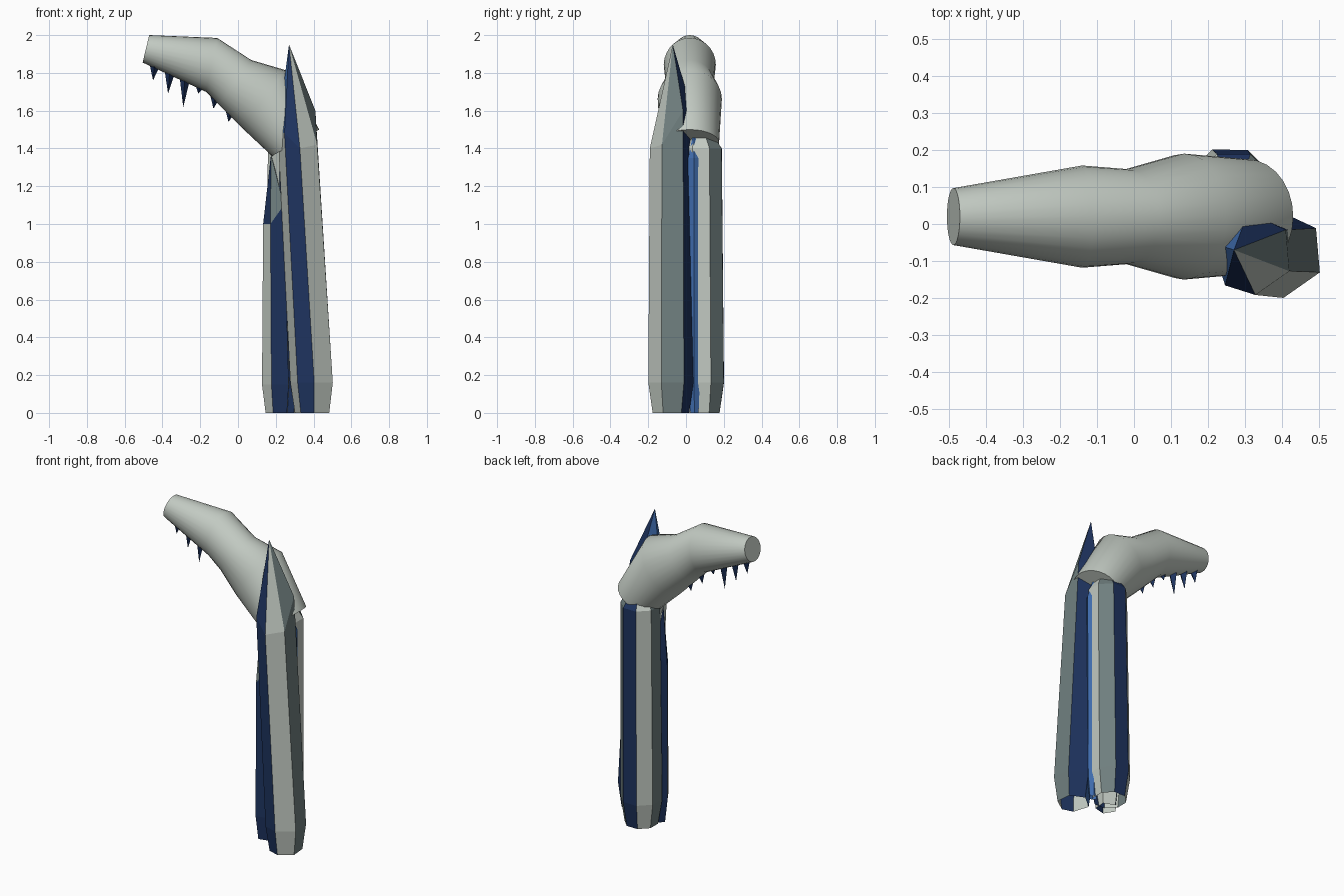
import bpy, bmesh, math
from mathutils import Vector

old = bpy.data.objects.get("Cube")
if old:
    bpy.data.objects.remove(old, do_unlink=True)


def material(name, rgb):
    m = bpy.data.materials.new(name)
    m.use_nodes = True
    m.diffuse_color = (*rgb, 1)
    m.node_tree.nodes["Principled BSDF"].inputs["Base Color"].default_value = (*rgb, 1)
    return m


# One letter per colour: pale, slate, navy, bright
PALETTE = "psnb"
MATERIALS = [material("pale grey", (0.54, 0.59, 0.54)),
             material("slate grey", (0.16, 0.21, 0.21)),
             material("navy blue", (0.013, 0.034, 0.115)),
             material("bright blue", (0.05, 0.15, 0.42))]


def finish(name, bm):
    bmesh.ops.recalc_face_normals(bm, faces=bm.faces)
    mesh = bpy.data.meshes.new(name)
    bm.to_mesh(mesh)
    bm.free()
    for m in MATERIALS:
        mesh.materials.append(m)
    ob = bpy.data.objects.new(name, mesh)
    bpy.context.collection.objects.link(ob)
    return ob


def skin(bm, rings):
    """Join successive rings of vertices; returns faces grouped by side."""
    n = len(rings[0])
    sides = [[] for _ in range(n)]
    for low, high in zip(rings, rings[1:]):
        for i in range(n):
            j = (i + 1) % n
            sides[i].append(bm.faces.new((low[i], low[j], high[j], high[i])))
    return sides


def evenly(start, n):
    return [start + 360 * i / n for i in range(n)]


def crystal(name, foot, belly, shoulder, tip, angles, lifts, body, point):
    """Leaning shard with one corner per angle; rings are (x, y, z, radius)."""
    bm = bmesh.new()
    n = len(angles)
    rings = []
    for x, y, z, r in (foot, belly, shoulder):
        ring = []
        for angle, lift in zip(angles, lifts):
            a = math.radians(angle)
            rise = lift if z == shoulder[2] else 0
            ring.append(bm.verts.new((x + r * math.cos(a), y + r * math.sin(a), z + rise)))
        rings.append(ring)
    sides = skin(bm, rings)
    apex = bm.verts.new(tip)
    for i in range(n):
        for f in sides[i]:
            f.material_index = PALETTE.index(body[i])
        f = bm.faces.new((rings[-1][i], rings[-1][(i + 1) % n], apex))
        f.material_index = PALETTE.index(point[i])
    return finish(name, bm)


# Cluster of upright crystals, open underneath
crystal("front_crystal", (0.395, -0.08, 0, 0.097), (0.393, -0.08, 0.16, 0.12),
        (0.318, -0.08, 1.4, 0.112), (0.27, -0.07, 1.95), (-85, -25, 35, 95, 165, 230),
        (0, 0.02, 0.2, 0.2, 0.1, 0.08), "psnbpn", "psnbbn")
crystal("back_crystal", (0.258, 0.085, 0, 0.1), (0.258, 0.085, 0.16, 0.125),
        (0.268, 0.08, 1.4, 0.118), (0.27, 0.06, 1.6), evenly(22, 8),
        (0,) * 8, "snpspnpp", "snpspnpp")
crystal("small_crystal", (0.21, 0, 0, 0.064), (0.207, 0, 0.15, 0.08),
        (0.195, -0.005, 1.0, 0.062), (0.175, -0.02, 1.37), evenly(176, 5),
        (0, 0, 0.1, 0.1, 0.1), "pnppn", "nsppn")
crystal("inner_crystal", (0.35, 0.045, 0, 0.025), (0.35, 0.042, 0.15, 0.035),
        (0.355, 0.042, 1.35, 0.035), (0.34, 0.042, 1.5), evenly(0, 6),
        (0,) * 6, "bbbbbb", "bbbbbb")

# Bent tapering arm: (top x, top z, bottom x, bottom z, half width)
SIDES = 28
sections = [(-0.47, 2.0, -0.505, 1.855, 0.077), (-0.11, 1.985, -0.17, 1.70, 0.138),
            (0.07, 1.868, -0.10, 1.63, 0.128), (0.25, 1.815, 0.02, 1.51, 0.17),
            (0.43, 1.5, 0.18, 1.36, 0.155)]
bm = bmesh.new()
rings = []
for tx, tz, bx, bz, w in sections:
    top, low = Vector((tx, 0.02, tz)), Vector((bx, 0.02, bz))
    mid, half = (top + low) / 2, (top - low) / 2
    rings.append([bm.verts.new(mid + half * math.cos(a) + Vector((0, w * math.sin(a), 0)))
                  for a in (2 * math.pi * i / SIDES for i in range(SIDES))])
skin(bm, rings)
bm.faces.new(rings[0])
bm.faces.new(rings[-1])
arm = finish("bent_arm", bm)
bpy.context.view_layer.objects.active = arm
arm.select_set(True)
bpy.ops.object.shade_smooth_by_angle(angle=math.radians(50))
arm.select_set(False)

# Row of spikes hanging under the arm
for n, tip_z in enumerate((1.76, 1.69, 1.62, 1.69, 1.61, 1.54)):
    x = -0.45 + 0.08 * n
    root_z = 1.85 - 0.45 * (x + 0.5) - max(0, x + 0.17) * 0.5
    bm = bmesh.new()
    base = [bm.verts.new((x + 0.008 + dx, 0.02 + dy, root_z + 0.02 - 0.4 * dx))
            for dx, dy in ((-0.028, 0), (0, -0.036), (0.028, 0), (0, 0.036))]
    apex = bm.verts.new((x, 0.02, tip_z))
    bm.faces.new(base)
    for i in range(4):
        bm.faces.new((base[i], base[(i + 1) % 4], apex))
    for f in bm.faces:
        f.material_index = PALETTE.index("n")
    finish("spike_%d" % (n + 1), bm)
